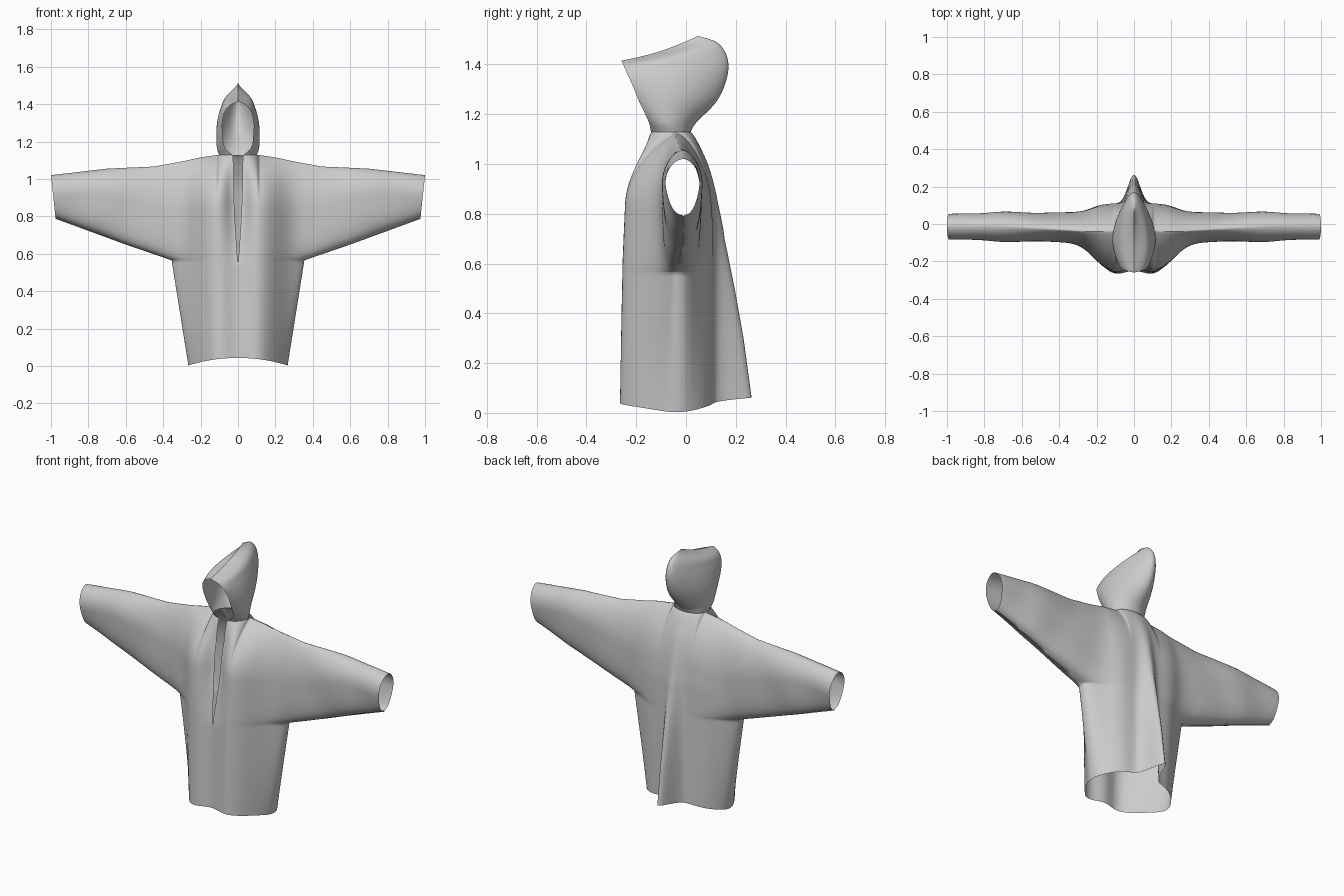
import bpy, bmesh, math

if "Cube" in bpy.data.objects:
    bpy.data.objects.remove(bpy.data.objects["Cube"])

UNDERARM_X, UNDERARM_Z, SLOPE = 0.355, 0.565, 0.355


def lerp_table(t, pts):
    """Piecewise linear value from (position, value) pairs."""
    if t <= pts[0][0]:
        return pts[0][1]
    for (a, va), (b, vb) in zip(pts, pts[1:]):
        if t <= b:
            return va + (vb - va) * (t - a) / (b - a)
    return pts[-1][1]


def spline(t, vals):
    """Catmull-Rom value through evenly spaced samples, t in 0..1."""
    n = len(vals) - 1
    i = min(int(t * n), n - 1)
    f = t * n - i
    p1, p2 = vals[i], vals[i + 1]
    p0 = vals[i - 1] if i else 2 * p1 - p2
    p3 = vals[i + 2] if i + 2 <= n else 2 * p2 - p1
    return 0.5 * (2 * p1 + (p2 - p0) * f + (2 * p0 - 5 * p1 + 4 * p2 - p3) * f ** 2
                  + (3 * p1 - p0 - 3 * p2 + p3) * f ** 3)


def add_grid(bm, rows):
    vs = [[bm.verts.new(p) for p in row] for row in rows]
    for a, b in zip(vs, vs[1:]):
        for i in range(len(a) - 1):
            bm.faces.new((a[i], a[i + 1], b[i + 1], b[i]))


def finish(bm, name):
    bmesh.ops.remove_doubles(bm, verts=bm.verts, dist=0.0004)
    bmesh.ops.recalc_face_normals(bm, faces=bm.faces)
    me = bpy.data.meshes.new(name)
    bm.to_mesh(me)
    bm.free()
    for p in me.polygons:
        p.use_smooth = True
    ob = bpy.data.objects.new(name, me)
    bpy.context.collection.objects.link(ob)
    m = ob.modifiers.new("mirror", 'MIRROR')
    m.merge_threshold = 0.0005
    return ob


# Outline and depth profiles of the coat
SHOULDER = [(0.1, 1.128), (0.2, 1.115), (0.3, 1.093), (0.45, 1.066), (0.7, 1.055), (1.0, 1.02)]
FRONT = [(0.0, 0.222), (0.6, 0.208), (0.84, 0.197), (1.13, 0.18)]
BACK = [(0.0, 0.152), (0.75, 0.15), (1.0, 0.13), (1.13, 0.11)]
RIDGE = [(0.06, 0.152), (0.3, 0.12), (0.5, 0.085), (0.7, 0.045), (0.85, 0.025), (1.0, 0.012), (1.12, 0)]
SLIT = [(0.54, 0), (0.65, 0.008), (0.8, 0.018), (0.95, 0.023), (1.13, 0.026)]
RECESS = [(0.54, 0), (0.84, 0.032), (1.0, 0.028), (1.13, 0)]


def side_width(z, slope=SLOPE):
    if z < UNDERARM_Z:
        return 0.265 + 0.09 * z / UNDERARM_Z
    return UNDERARM_X + (z - UNDERARM_Z) / slope


def round_edge(x, w):
    return max(1 - (x / w) ** 2.8, 0) ** 0.45 if x < w else 0


def depth_y(x, z, front):
    """y of the front or back cloth at a point of the front outline."""
    out = min(max((x - 0.25) / 0.5, 0), 1)
    yc = -0.04 + 0.03 * out
    body = lerp_table(z, FRONT if front else BACK)
    sleeve = 0.055 + 0.035 * out if front else 0.10 - 0.02 * out
    g = 1 / (1 + (x / 0.24) ** 7)
    bulge = (body - sleeve) * g
    if front:
        bulge -= 0.010 * math.cos(x * 30) * g
    sleeve += 0.004 * math.sin(18 * x + 9 * z) * out
    full = sleeve * round_edge(x, side_width(z)) + bulge * round_edge(x, side_width(z, 4))
    t = min(max((lerp_table(x, SHOULDER) - z) / (0.28 - 0.16 * out), 0), 1)
    power = 0.85 - 0.3 * out if front else 0.6
    cap = max(1 - (1 - t) ** 2, 0) ** power
    neck = (0.1 if front else 0.057) * math.sqrt(max(1 - (x / 0.1) ** 2, 0))
    d = neck + (full - neck) * cap
    if front:
        d -= lerp_table(z, RECESS) * math.exp(-(x / 0.05) ** 2)
    else:
        d += lerp_table(z, RIDGE) * math.exp(-(x / 0.045) ** 2)
    return yc - d if front else yc + d


# Coat: body and sleeves as front and back cloth, one half mirrored
bm = bmesh.new()
NS, NZ = 34, 34
NECK_U = 0.1 / UNDERARM_X
cols = [NECK_U * math.sin(math.pi / 2 * i / 14) for i in range(15)]
cols += [NECK_U + (1 - NECK_U) * math.sin(math.pi / 2 * i / 24) for i in range(1, 25)]
for front in (True, False):
    def point(x, z, u, shift=0.0):
        open_x = lerp_table(z, SLIT) * max(1 - u, 0) ** 3 if front else 0
        return (x + open_x - shift, depth_y(x, z, front), z)

    skirt = []
    for j in range(NZ + 1):
        row = []
        for u in cols:
            hem = 0.003 + 0.04 * (1 - u * u)
            if not front:
                hem += 0.018 * math.exp(-(u / 0.2) ** 2)
            z = hem + (UNDERARM_Z - hem) * j / NZ
            row.append(point(u * side_width(z), z, u))
        skirt.append(row)
    add_grid(bm, skirt)

    upper = []
    xs = [(u * UNDERARM_X, u) for u in cols]
    xs += [(UNDERARM_X + (1 - UNDERARM_X) * i / NS, 1) for i in range(1, NS + 1)]
    for j in range(NZ + 1):
        v = (1 - math.cos(math.pi * j / NZ)) / 2
        row = []
        for x, u in xs:
            low = UNDERARM_Z + max(x - UNDERARM_X, 0) * (SLOPE - 0.012)
            z = low + (lerp_table(x, SHOULDER) - low) * v
            k = max((x - 0.6) / 0.4, 0)
            row.append(point(x, z, u, 0.025 * (1 - v) * k))
        upper.append(row)
    add_grid(bm, upper)
finish(bm, "coat")

# Hood: rows from the face opening to the back seam, one half mirrored
FY = [-0.14, -0.15, -0.188, -0.212, -0.235, -0.25, -0.26]
FZ = [1.125, 1.17, 1.25, 1.31, 1.36, 1.395, 1.415]
BY = [0.017, 0.04, 0.122, 0.163, 0.168, 0.13, 0.05]
BZ = [1.125, 1.165, 1.25, 1.34, 1.42, 1.485, 1.515]
WIDE = [0.10, 0.118, 0.122, 0.114, 0.097, 0.072, 0.0]
OPEN = [0.026, 0.072, 0.083, 0.083, 0.07, 0.042, 0.0]
bm = bmesh.new()
rows = []
NV, NU = 40, 30
for j in range(NV + 1):
    v = math.sin(math.pi / 2 * j / NV)
    fy, fz, by, bz, w, o = (spline(v, a) for a in (FY, FZ, BY, BZ, WIDE, OPEN))
    w = max(w, 0)
    a0 = math.asin(min(max(o, 0) / w, 0.95)) if w > 1e-4 else 0.5
    row = []
    for i in range(NU + 1):
        a = a0 + (math.pi - a0) * i / NU
        s = (math.cos(a0) - math.cos(a)) / (math.cos(a0) + 1)
        taper = 1 - 0.35 * s * s * min(v * 4, 1)
        row.append((w * math.sin(a) * taper if i < NU else 0, fy + (by - fy) * s,
                    fz + (bz - fz) * s - 0.012 * math.sin(math.pi * s) * v ** 4))
    rows.append(row)
add_grid(bm, rows)
finish(bm, "hood")
